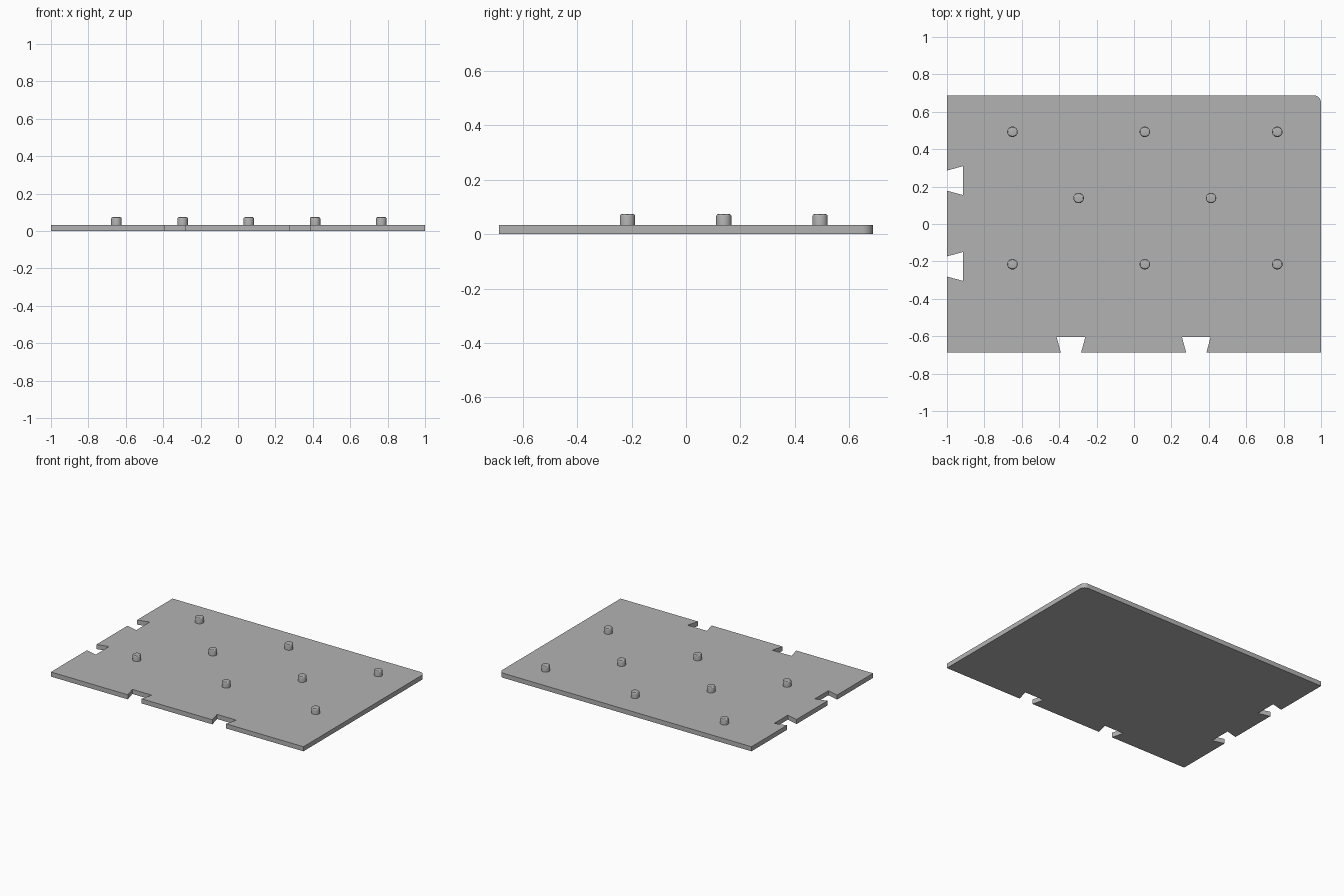
import bpy
import bmesh
from math import cos, sin, pi

cube = bpy.data.objects.get("Cube")
if cube:
    bpy.data.objects.remove(cube, do_unlink=True)

HALF_X, HALF_Y = 1.0, 0.688
THICK = 0.033
CORNER = 0.04
DEPTH, MOUTH, INNER = 0.085, 0.054, 0.077   # dovetail notch, half widths
PITCH = 0.354

grey = bpy.data.materials.new("plain grey")
grey.use_nodes = True
colour = (0.45, 0.45, 0.45, 1)
grey.diffuse_color = colour
grey.node_tree.nodes["Principled BSDF"].inputs["Base Color"].default_value = colour


def finish(bm, name, location=(0, 0, 0)):
    bmesh.ops.recalc_face_normals(bm, faces=bm.faces)
    mesh = bpy.data.meshes.new(name)
    bm.to_mesh(mesh)
    bm.free()
    obj = bpy.data.objects.new(name, mesh)
    obj.location = location
    mesh.materials.append(grey)
    bpy.context.collection.objects.link(obj)
    bpy.ops.object.select_all(action="DESELECT")
    obj.select_set(True)
    bpy.context.view_layer.objects.active = obj
    bpy.ops.object.shade_smooth_by_angle(angle=pi / 6)
    return obj


def notch(centre):
    """Dovetail as (position along the edge, distance inward)."""
    return [(centre - MOUTH, 0), (centre - INNER, DEPTH),
            (centre + INNER, DEPTH), (centre + MOUTH, 0)]


# Plate outline, counter-clockwise from the front right corner
outline = [(-HALF_X, -HALF_Y)]
for c in (-0.337, 0.333):
    outline += [(a, -HALF_Y + d) for a, d in notch(c)]
outline.append((HALF_X, -HALF_Y))
for i in range(13):
    t = i / 12 * pi / 2
    outline.append((HALF_X - CORNER + CORNER * cos(t),
                    HALF_Y - CORNER + CORNER * sin(t)))
outline.append((-HALF_X, HALF_Y))
for c in (0.232, -0.227):
    outline += [(-HALF_X + d, a) for a, d in reversed(notch(c))]

# Plate
bm = bmesh.new()
base = bm.faces.new([bm.verts.new((x, y, 0)) for x, y in outline])
top = bmesh.ops.extrude_face_region(bm, geom=[base], use_keep_orig=True)["geom"]
bmesh.ops.translate(bm, vec=(0, 0, THICK),
                    verts=[v for v in top if isinstance(v, bmesh.types.BMVert)])
finish(bm, "plate")


# Pegs with a rounded top rim, in staggered rows
def peg(name, x, y):
    radius, height = 0.028, 0.041
    bm = bmesh.new()
    bmesh.ops.create_cone(bm, cap_ends=True, segments=32, radius1=radius,
                          radius2=radius, depth=height)
    bmesh.ops.translate(bm, vec=(0, 0, height / 2), verts=bm.verts)
    rim = [e for e in bm.edges if all(v.co.z > height / 2 for v in e.verts)]
    bmesh.ops.bevel(bm, geom=rim, offset=0.008, segments=3, profile=0.5,
                    affect="EDGES")
    finish(bm, name, (x, y, THICK))


for row, columns in ((-1, (-2, 0, 2)), (0, (-1, 1)), (1, (-2, 0, 2))):
    for col in columns:
        peg(f"peg_{row + 2}_{col + 3}", 0.058 + col * PITCH, 0.139 + row * PITCH)
